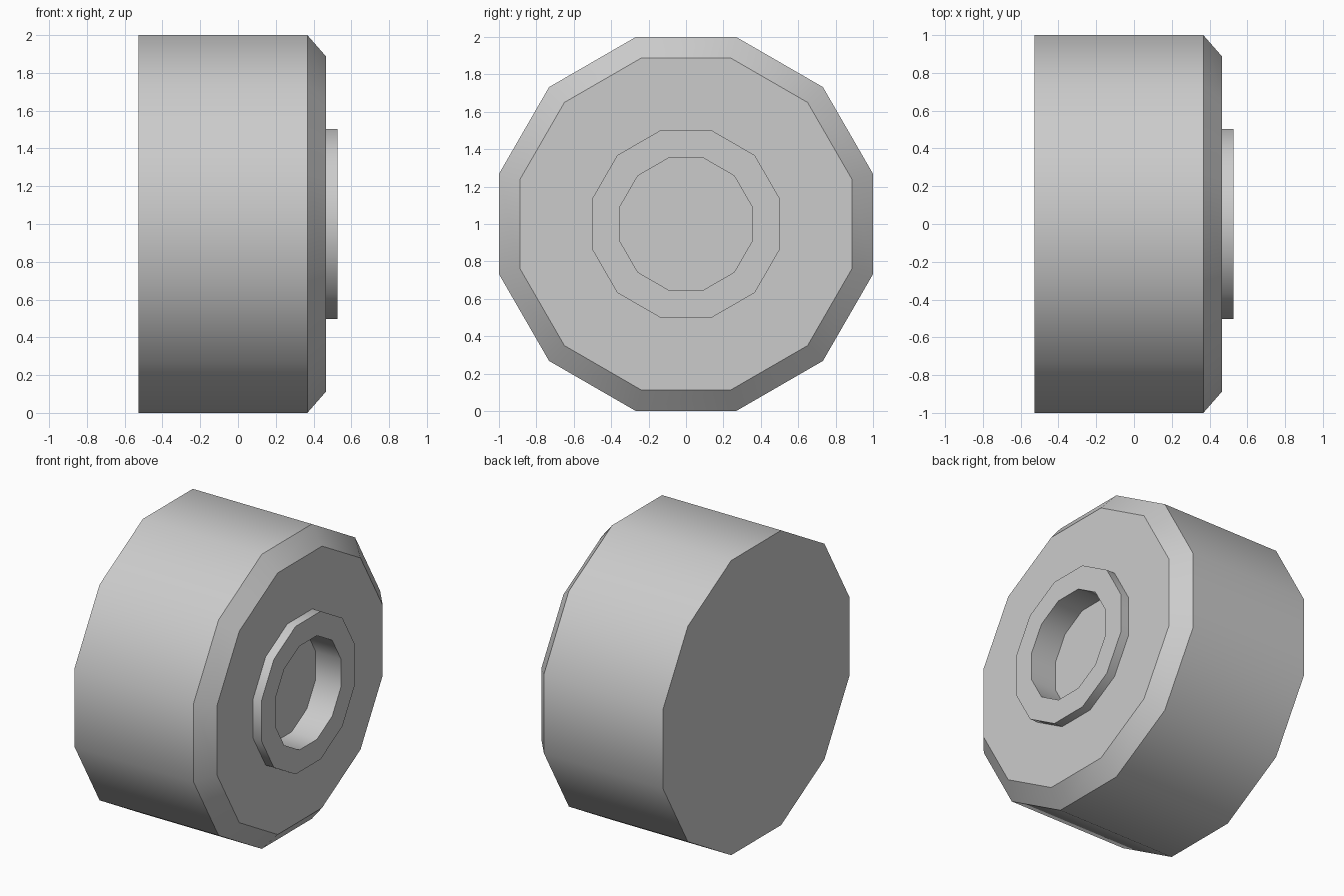
import bpy, bmesh, math

if "Cube" in bpy.data.objects:
    bpy.data.objects.remove(bpy.data.objects["Cube"])

SIDES = 12
# Wheel profile along the axle: (x, distance from axle to the middle of a flat)
PROFILE = [
    (-0.527, 1.0),    # back rim
    (0.367, 1.0),     # start of bevel
    (0.465, 0.888),   # front face
    (0.465, 0.502),   # foot of hub ring
    (0.527, 0.502),   # hub ring outer edge
    (0.527, 0.352),   # hub ring inner edge
    (0.337, 0.352),   # recess floor
]


def ring(bm, x, apothem):
    r = apothem / math.cos(math.pi / SIDES)
    angles = [2 * math.pi * (i + 0.5) / SIDES for i in range(SIDES)]
    return [bm.verts.new((x, r * math.cos(a), r * math.sin(a))) for a in angles]


# Lathe the profile around the x axis and cap both ends
bm = bmesh.new()
rings = [ring(bm, x, d) for x, d in PROFILE]
for a, b in zip(rings, rings[1:]):
    for i in range(SIDES):
        j = (i + 1) % SIDES
        bm.faces.new((a[i], a[j], b[j], b[i]))
bm.faces.new(rings[0])
bm.faces.new(rings[-1])
bmesh.ops.recalc_face_normals(bm, faces=bm.faces)

mesh = bpy.data.meshes.new("wheel")
bm.to_mesh(mesh)
bm.free()
wheel = bpy.data.objects.new("wheel", mesh)
wheel.location.z = 1.0
bpy.context.collection.objects.link(wheel)

# Smooth around the tread, sharp at the rims
bpy.context.view_layer.objects.active = wheel
wheel.select_set(True)
bpy.ops.object.shade_smooth_by_angle(angle=math.radians(35))
